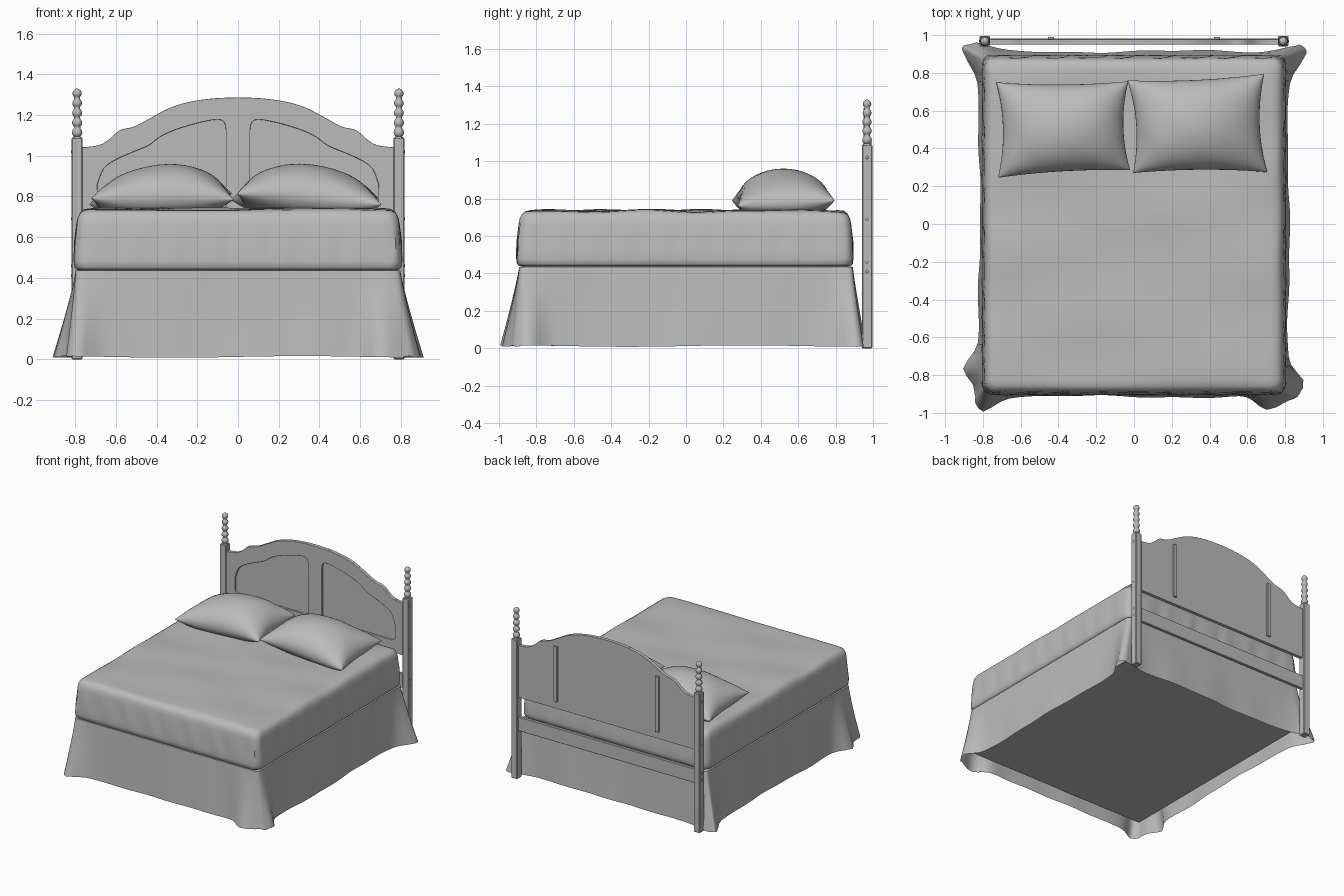
import bpy, bmesh, math
from math import sin, cos, pi, exp

if "Cube" in bpy.data.objects:
    bpy.data.objects.remove(bpy.data.objects["Cube"])

grey = bpy.data.materials.new("plain grey")
grey.diffuse_color = (0.5, 0.5, 0.5, 1)
grey.use_nodes = True
grey.node_tree.nodes["Principled BSDF"].inputs["Base Color"].default_value = grey.diffuse_color


def finish(name, bm, angle=40):
    bmesh.ops.recalc_face_normals(bm, faces=bm.faces)
    me = bpy.data.meshes.new(name)
    bm.to_mesh(me)
    bm.free()
    ob = bpy.data.objects.new(name, me)
    bpy.context.collection.objects.link(ob)
    me.materials.append(grey)
    shade(ob, angle)
    return ob


def shade(ob, angle):
    bpy.ops.object.select_all(action='DESELECT')
    ob.select_set(True)
    bpy.context.view_layer.objects.active = ob
    bpy.ops.object.shade_smooth_by_angle(angle=math.radians(angle))


def box(name, x, y, z, bevel=0.003):
    bm = bmesh.new()
    bmesh.ops.create_cube(bm, size=1)
    for v in bm.verts:
        v.co = [(r[0] + r[1]) / 2 + c * (r[1] - r[0]) for r, c in zip((x, y, z), v.co)]
    if bevel:
        bmesh.ops.bevel(bm, geom=bm.edges[:], offset=bevel, segments=1, affect='EDGES')
    return finish(name, bm, 30)


def rounded_rect(hx, hy, r, n=44, m=6):
    """Loop of (x, y, normal x, normal y) around a rounded rectangle."""
    pts = []
    corners = [(1, -1, -pi / 2), (1, 1, 0), (-1, 1, pi / 2), (-1, -1, pi)]
    for i, (sx, sy, a0) in enumerate(corners):
        cx, cy = sx * (hx - r), sy * (hy - r)
        for k in range(m + 1):
            a = a0 + k / m * pi / 2
            pts.append((cx + r * cos(a), cy + r * sin(a), cos(a), sin(a)))
        tx, ty, _ = corners[(i + 1) % 4]
        ex, ey = tx * (hx - r), ty * (hy - r)
        a = a0 + pi / 2
        for k in range(1, n):
            t = k / n
            pts.append((cx + (ex - cx) * t + r * cos(a), cy + (ey - cy) * t + r * sin(a), cos(a), sin(a)))
    return pts


def loft(name, rings, cap_start=False, cap_end=False):
    bm = bmesh.new()
    rows = [[bm.verts.new(p) for p in ring] for ring in rings]
    for a, b in zip(rows, rows[1:]):
        for i in range(len(a)):
            j = (i + 1) % len(a)
            bm.faces.new((a[i], a[j], b[j], b[i]))
    if cap_start:
        bm.faces.new(rows[0])
    if cap_end:
        bm.faces.new(rows[-1])
    return finish(name, bm, 60)


# Mattress: rounded, softly wrinkled loft with a gently rumpled top
def mattress():
    profile = [(0.05, 0.437), (0.015, 0.44), (0.003, 0.452), (0, 0.48), (0.002, 0.52), (0.005, 0.57),
               (0.009, 0.62), (0.013, 0.665), (0.018, 0.695), (0.03, 0.718), (0.05, 0.731), (0.08, 0.735),
               (0.14, 0.737), (0.22, 0.738), (0.32, 0.738), (0.44, 0.738), (0.56, 0.738), (0.68, 0.738), (0.76, 0.738)]
    rings = []
    for inset, z in profile:
        ring = []
        side = max(0, 1 - abs(z - 0.57) / 0.14)
        top = min(1, max(0, (z - 0.71) / 0.02))
        for x, y, nx, ny in rounded_rect(0.805 - inset, 0.9 - inset, max(0.015, 0.06 - inset * 0.3)):
            s = x * abs(ny) + y * abs(nx) + 0.25 * (z - 0.6)
            w = 0.004 * side * (sin(34 * s) + 0.7 * sin(57 * s + 2) * (0.5 + 0.5 * sin(3 * s + 1)))
            dz = top * (0.004 * sin(5 * x + 9 * y) + 0.003 * sin(14 * y - 4 * x + 1))
            ring.append((x + nx * w, y + ny * w - 0.006, z + dz))
        rings.append(ring)
    loft("mattress", rings, True, True)


# Bed skirt: open cloth that flares in loose flaps at the corners
FLAPS = [(-0.78, -0.9, -0.03, -0.075), (-0.8, -0.75, -0.085, -0.02), (0.70, -0.9, 0.0, -0.075),
         (0.8, -0.84, 0.085, 0.0), (-0.8, 0.87, -0.09, 0.055), (0.8, 0.87, 0.09, 0.04)]


def skirt():
    rings = [[(x, y, 0.441) for x, y, _, _ in rounded_rect(0.76, 0.855, 0.04)]]
    for k in range(13):
        t = k / 12
        ring = []
        for x, y, nx, ny in rounded_rect(0.797, 0.892, 0.03):
            s = x * abs(ny) + y * abs(nx)
            out = 0.022 * t + t * (0.006 * sin(6 * s + 2 * nx) + 0.003 * sin(17 * s + 1))
            px, py = x + nx * out, y + ny * out
            for fx, fy, dx, dy in FLAPS:
                g = exp(-((x - fx) ** 2 + (y - fy) ** 2) / (2 * 0.05 ** 2)) * t ** 1.2
                px += dx * g
                py += dy * g
            ring.append((px, py, 0.435 - 0.423 * t + 0.004 * t * sin(5 * s)))
        rings.append(ring)
    loft("bed_skirt", rings)


mattress()
skirt()
box("box_spring", (-0.785, 0.785), (-0.88, 0.88), (0.09, 0.436))


# Pillows: stuffed grids with pinched sides and pointed corners
def pillow(name, corners, height, phase, n=28):
    (ax, ay), (bx, by), (cx, cy), (dx, dy) = corners
    bm = bmesh.new()
    for sign in (1, -1):
        grid = []
        for i in range(n + 1):
            row = []
            for j in range(n + 1):
                u, v = sin((2 * i / n - 1) * pi / 2), sin((2 * j / n - 1) * pi / 2)
                pu, pv = u * (1 - 0.09 * (1 - v * v)), v * (1 - 0.06 * (1 - u * u))
                p, q = (pu + 1) / 2, (pv + 1) / 2
                x = (ax * (1 - p) + bx * p) * (1 - q) + (dx * (1 - p) + cx * p) * q
                y = (ay * (1 - p) + by * p) * (1 - q) + (dy * (1 - p) + cy * p) * q
                puff = max(0, (1 - u * u) * (1 - v * v)) ** 0.5
                seam = 0.79 + 0.015 * sin(2 * u + phase) + 0.015 * v * u
                crease = 0.006 * sin(9 * u + 5 * v + phase) * (1 - puff) * puff
                z = seam + height * puff + crease if sign > 0 else max(0.737, seam - 0.13 * puff)
                row.append(bm.verts.new((x, y, z)))
            grid.append(row)
        for i in range(n):
            for j in range(n):
                bm.faces.new((grid[i][j], grid[i + 1][j], grid[i + 1][j + 1], grid[i][j + 1]))
    bmesh.ops.remove_doubles(bm, verts=bm.verts, dist=0.0005)
    finish(name, bm, 70)


pillow("left_pillow", [(-0.72, 0.245), (-0.02, 0.285), (-0.03, 0.755), (-0.73, 0.75)], 0.16, 0.5)
pillow("right_pillow", [(-0.005, 0.27), (0.705, 0.275), (0.69, 0.795), (-0.035, 0.76)], 0.16, 2.5)


# Headboard: arched frame with two openings in front of a thin backing
def flat_shape(name, outlines, y0, y1, bevel):
    cu = bpy.data.curves.new(name, 'CURVE')
    cu.dimensions = '2D'
    cu.fill_mode = 'BOTH'
    cu.extrude = (y1 - y0) / 2 - bevel
    cu.bevel_depth = bevel
    cu.offset = -bevel
    for pts in outlines:
        sp = cu.splines.new('POLY')
        sp.points.add(len(pts) - 1)
        for p, (x, z) in zip(sp.points, pts):
            p.co = (x, z, 0, 1)
        sp.use_cyclic_u = True
    ob = bpy.data.objects.new(name, cu)
    bpy.context.collection.objects.link(ob)
    ob.rotation_euler = (pi / 2, 0, 0)
    ob.location.y = (y0 + y1) / 2
    bpy.ops.object.select_all(action='DESELECT')
    ob.select_set(True)
    bpy.context.view_layer.objects.active = ob
    bpy.ops.object.convert(target='MESH')
    ob = bpy.context.object
    ob.data.materials.clear()
    ob.data.materials.append(grey)
    shade(ob, 30)


def smooth(pts, steps=4):
    """Catmull-Rom curve through the points."""
    out = []
    p = [pts[0]] + pts + [pts[-1]]
    for a, b, c, d in zip(p, p[1:], p[2:], p[3:]):
        for k in range(steps):
            t = k / steps
            out.append(tuple(0.5 * (2 * b[i] + (c[i] - a[i]) * t + (2 * a[i] - 5 * b[i] + 4 * c[i] - d[i]) * t * t
                             + (3 * b[i] - a[i] - 3 * c[i] + d[i]) * t ** 3) for i in (0, 1)))
    return out + [pts[-1]]


half = smooth([(0.78, 1.04), (0.69, 1.05), (0.64, 1.075), (0.58, 1.125), (0.51, 1.143), (0.43, 1.185),
               (0.335, 1.235), (0.236, 1.265), (0.113, 1.282), (0, 1.286)])
outline = [(0.78, 0.635)] + half + [(-x, z) for x, z in half[-2::-1]] + [(-0.78, 0.635)]
opening = [(0.67, 0.73), (0.69, 0.75)] + smooth(
    [(0.69, 0.86), (0.66, 0.935), (0.6, 0.98), (0.51, 1.02), (0.44, 1.05), (0.36, 1.105), (0.236, 1.15),
     (0.11, 1.177), (0.07, 1.165), (0.06, 1.13)]) + [(0.06, 0.75), (0.08, 0.73)]
mirrored = [(-x, z) for x, z in opening]
flat_shape("headboard_frame", [outline, opening, mirrored], 0.95, 0.966, 0.003)
flat_shape("headboard_back", [outline], 0.964, 0.978, 0.001)
box("lower_rail", (-0.78, 0.78), (0.957, 0.982), (0.375, 0.485))


# Posts with stacked-ball finials, bolt heads and back battens
def finial(name, x, y):
    prof = [(0.022, 1.088), (0.015, 1.094)]
    for k in range(5):
        zc, r = 1.114 + k * 0.048, 0.0255 - 0.0007 * k
        last = 4 if k < 4 else 5
        prof += [(r * cos(a * 0.3), zc + r * sin(a * 0.3)) for a in range(-3, last)]
    prof.append((0.004, prof[-1][1] + 0.002))
    loft(name, [[(x + r * cos(a * pi / 8), y + r * sin(a * pi / 8), z) for a in range(16)] for r, z in prof], True, True)


for side, s in (("left", -1), ("right", 1)):
    box(side + "_post", (s * 0.79 - 0.027, s * 0.79 + 0.027), (0.94, 0.996), (0, 1.09), 0.005)
    finial(side + "_finial", s * 0.79, 0.968)
    box(side + "_batten", (s * 0.44 - 0.016, s * 0.44 + 0.016), (0.977, 0.991), (0.69, 1.125), 0.002)
    for k, z in enumerate((0.41, 0.46, 0.69, 1.02)):
        bm = bmesh.new()
        bmesh.ops.create_uvsphere(bm, u_segments=10, v_segments=6, radius=0.008)
        for v in bm.verts:
            v.co = (s * 0.817 + v.co.x * 0.4, 0.968 + v.co.y, z + v.co.z)
        finish(f"{side}_bolt_{k + 1}", bm)
